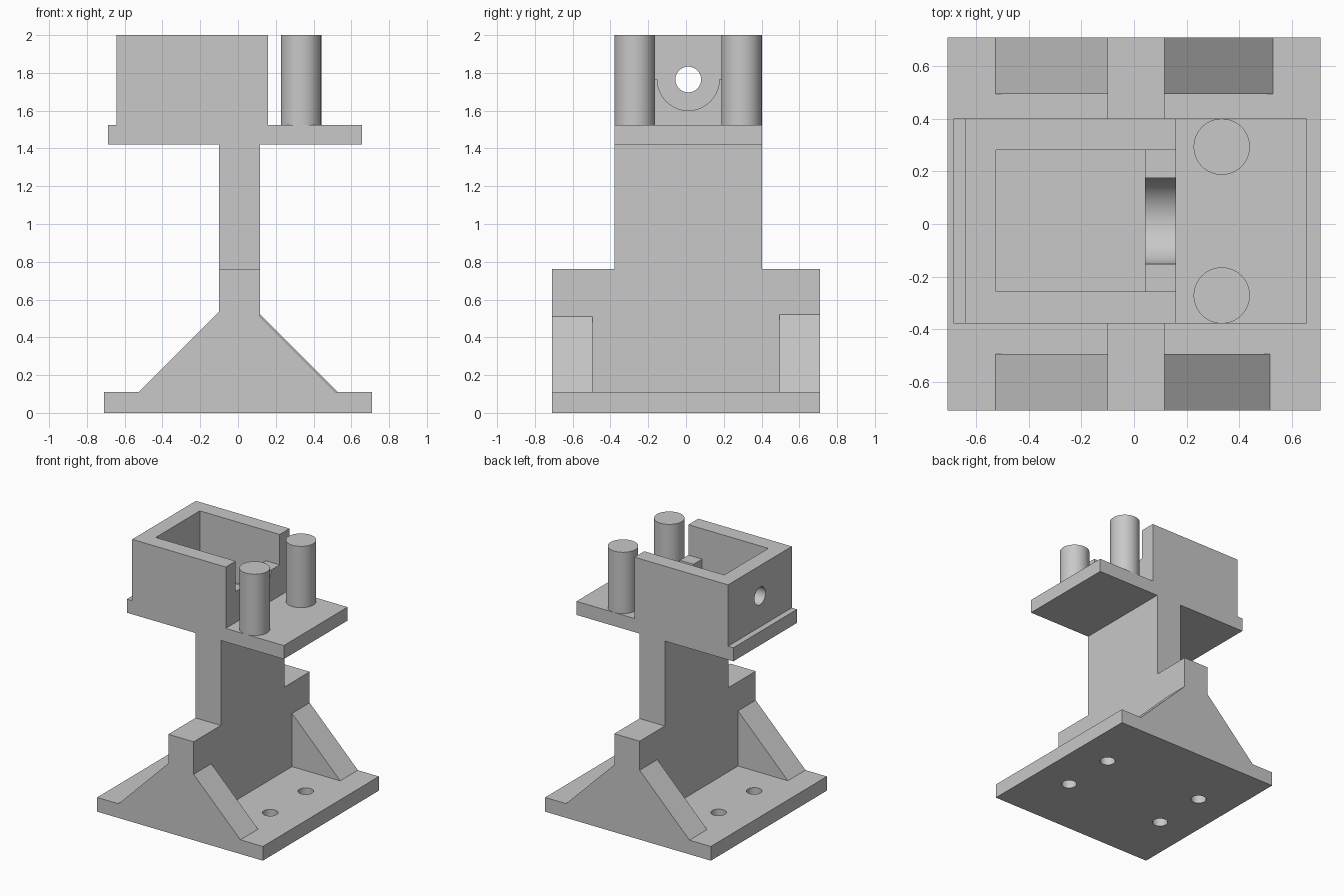
import bpy, bmesh
from math import sin, cos, pi
from mathutils import Vector

cube = bpy.data.objects.get("Cube")
if cube:
    bpy.data.objects.remove(cube, do_unlink=True)

grey = bpy.data.materials.new("plain grey")
grey.use_nodes = True
grey.diffuse_color = (0.58, 0.58, 0.58, 1)
grey.node_tree.nodes["Principled BSDF"].inputs["Base Color"].default_value = grey.diffuse_color

MID = 0.012                     # centre line of the upper parts in y
FRONT, BACK = -0.378, 0.402     # depth of the column, plate and tray
PLATE_TOP = 1.525


def prism(name, profile, axis, start, end):
    """Extrude a 2D profile along an axis; profile holds the other two axes in order."""
    bm = bmesh.new()
    verts = []
    for a, b in profile:
        co = [a, b]
        co.insert("xyz".index(axis), start)
        verts.append(bm.verts.new(co))
    face = bm.faces.new(verts)
    moved = bmesh.ops.extrude_face_region(bm, geom=[face])["geom"]
    shift = Vector([end - start if c == axis else 0 for c in "xyz"])
    bmesh.ops.translate(bm, vec=shift,
                        verts=[g for g in moved if isinstance(g, bmesh.types.BMVert)])
    bmesh.ops.recalc_face_normals(bm, faces=bm.faces)
    mesh = bpy.data.meshes.new(name)
    bm.to_mesh(mesh)
    bm.free()
    mesh.materials.append(grey)
    obj = bpy.data.objects.new(name, mesh)
    bpy.context.collection.objects.link(obj)
    return obj


def rect(a0, a1, b0, b1):
    return [(a0, b0), (a1, b0), (a1, b1), (a0, b1)]


def arc(a, b, r, begin, end, steps):
    return [(a + r * cos(begin + (end - begin) * i / steps),
             b + r * sin(begin + (end - begin) * i / steps)) for i in range(steps + 1)]


def circle(a, b, r, steps=48):
    return arc(a, b, r, 0, 2 * pi, steps)[:-1]


def activate(obj):
    bpy.ops.object.select_all(action="DESELECT")
    obj.select_set(True)
    bpy.context.view_layer.objects.active = obj


def smooth(obj):
    activate(obj)
    bpy.ops.object.shade_smooth_by_angle(angle=pi / 6)


def drill(obj, cutter):
    cutter.hide_render = True
    mod = obj.modifiers.new("hole", "BOOLEAN")
    mod.operation, mod.solver, mod.object = "DIFFERENCE", "EXACT", cutter
    activate(obj)
    bpy.ops.object.modifier_apply(modifier=mod.name)
    bpy.data.objects.remove(cutter, do_unlink=True)


# Base plate with four bolt holes
base = prism("base_plate", rect(-0.71, 0.71, -0.71, 0.71), "z", 0, 0.11)
for x in (-0.43, 0.43):
    for y in (-0.22, 0.215):
        drill(base, prism("bolt_hole", circle(x, y, 0.055), "z", -0.1, 0.3))
smooth(base)

# Stepped upright web
prism("upright_web", [(-0.71, 0.11), (0.71, 0.11), (0.71, 0.762), (BACK, 0.762),
                      (BACK, 1.42), (FRONT, 1.42), (FRONT, 0.762), (-0.71, 0.762)],
      "x", -0.10, 0.117)

# Triangular gussets at the four corners
for side, y0, y1, foot, top in (("front", -0.71, -0.494, 0.518, 0.51),
                                ("back", 0.494, 0.71, 0.53, 0.522)):
    prism(side + "_left_gusset", [(0.117, 0.11), (foot, 0.11), (0.117, top)], "y", y0, y1)
    prism(side + "_right_gusset", [(-0.10, 0.11), (-0.527, 0.11), (-0.10, 0.537)], "y", y0, y1)

# Top plate
prism("top_plate", rect(-0.687, 0.657, FRONT, BACK), "z", 1.42, PLATE_TOP)

# Open-ended tray with a round hole in its end wall
IN_FRONT, IN_BACK = -0.257, 0.282
tray = prism("tray_walls", [(0.16, FRONT), (0.16, IN_FRONT), (-0.525, IN_FRONT),
                            (-0.525, IN_BACK), (0.16, IN_BACK), (0.16, BACK),
                            (-0.642, BACK), (-0.642, FRONT)], "z", PLATE_TOP, 2)
drill(tray, prism("shaft_hole", circle(MID, 1.765, 0.068), "x", -0.8, -0.4))
smooth(tray)

# Low cradle wall with a half-round seat
cradle = prism("cradle_wall", [(IN_BACK, 1.765), (IN_BACK, PLATE_TOP),
                               (IN_FRONT, PLATE_TOP), (IN_FRONT, 1.765)]
               + arc(MID, 1.765, 0.164, pi, 2 * pi, 32), "x", 0.042, 0.16)
smooth(cradle)

# Two round posts
for side, y in (("front", -0.272), ("back", 0.294)):
    smooth(prism(side + "_post", circle(0.334, y, 0.107, 64), "z", PLATE_TOP, 2))
